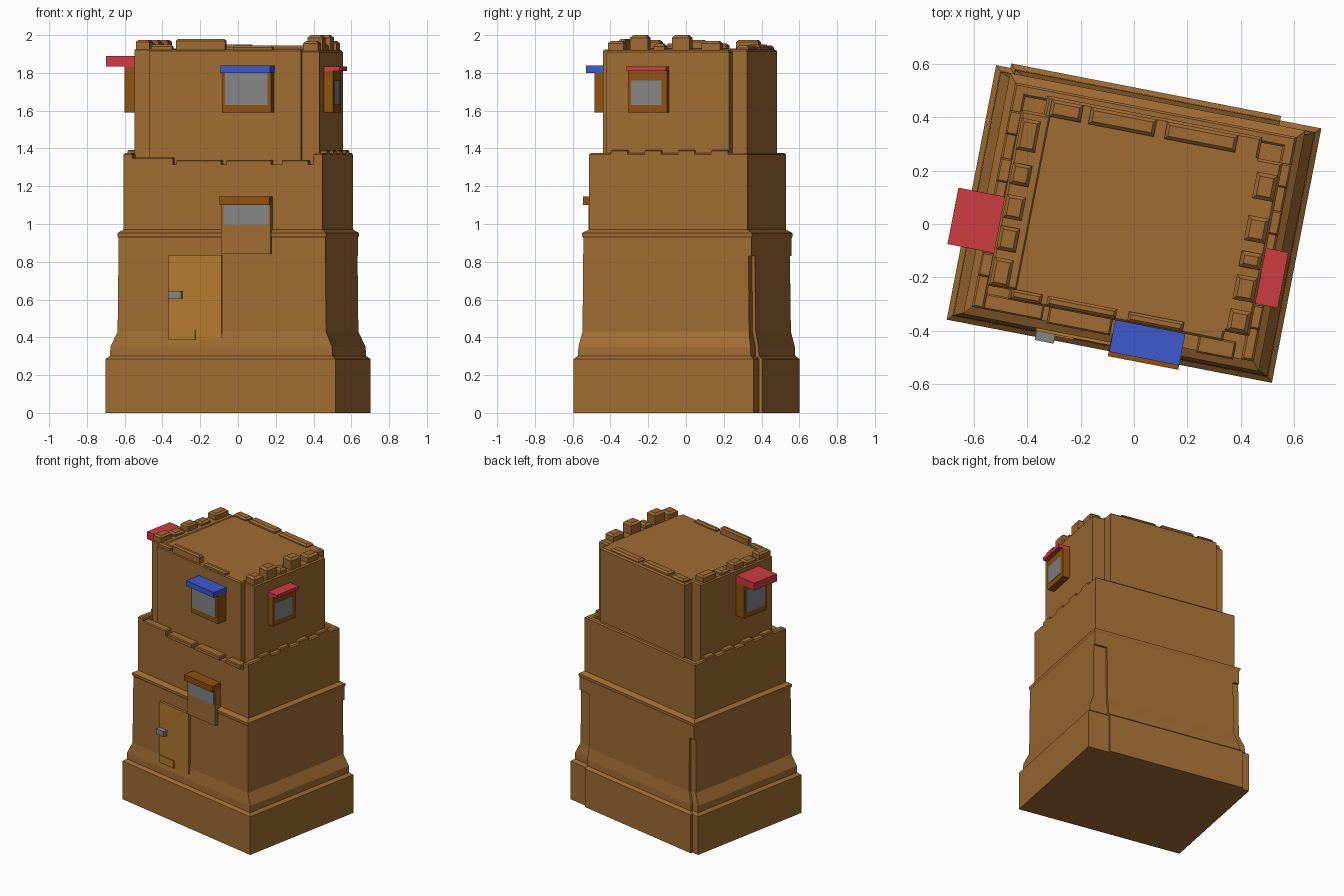
import bpy, bmesh, math

if "Cube" in bpy.data.objects:
    bpy.data.objects.remove(bpy.data.objects["Cube"])

TURN = math.radians(-11)   # the whole tower is turned about z


def material(name, rgb):
    m = bpy.data.materials.new(name)
    m.diffuse_color = [(c / 255) ** 2.2 for c in rgb] + [1]
    m.use_nodes = True
    m.node_tree.nodes["Principled BSDF"].inputs["Base Color"].default_value = m.diffuse_color
    return m


WALL = material("clay", (158, 107, 54))
FRAME = material("dark_wood", (142, 82, 24))
DOOR = material("light_wood", (178, 122, 48))
GREY = material("glass_grey", (132, 132, 132))
BLUE = material("blue_awning", (64, 90, 205))
RED = material("red_awning", (205, 62, 68))


def loft(name, rings, mat=WALL):
    """Rectangular rings (u0, u1, v0, v1, z), bottom to top."""
    bm = bmesh.new()
    loops = [[bm.verts.new(p) for p in
              ((a, c, z), (b, c, z), (b, d, z), (a, d, z))]
             for a, b, c, d, z in rings]
    bm.faces.new(loops[0][::-1])
    bm.faces.new(loops[-1])
    for lo, hi in zip(loops, loops[1:]):
        for i in range(4):
            j = (i + 1) % 4
            bm.faces.new((lo[i], lo[j], hi[j], hi[i]))
    me = bpy.data.meshes.new(name)
    bm.to_mesh(me)
    bm.free()
    ob = bpy.data.objects.new(name, me)
    bpy.context.collection.objects.link(ob)
    ob.rotation_euler.z = TURN
    me.materials.append(mat)
    return ob


def box(name, u, v, z, mat=WALL, chamfer=0):
    a, b, c, d = *u, *v
    k = chamfer
    rings = [(a, b, c, d, z[0])]
    if k:
        rings.append((a, b, c, d, z[1] - k))
    rings.append((a + k, b - k, c + k, d - k, z[1]))
    return loft(name, rings, mat)


# main body: plinth, flared skirt, shaft, string course, second tier
profile = [(.62, .485, 0), (.62, .485, .285), (.60, .466, .302), (.598, .464, .35),
           (.562, .449, .43), (.557, .445, .93)]
loft("tower_body", [(-a, a, -b, b, z) for a, b, z in profile])
loft("string_course", [(-a, a, -b, c, z) for a, b, c, z in
                       ((.557, .445, .461, .83), (.557, .445, .461, .925),
                        (.563, .452, .466, .937), (.563, .452, .466, .952),
                        (.537, .42, .435, .97))])
box("second_tier", (-.537, .537), (-.42, .435), (.96, 1.315))
# raised back panel that leaves notched corners
loft("back_panel", [(-.566 * a / .62, .463, 0, b + .017, z) for a, b, z in profile[:-1]]
     + [(-.51, .463, 0, .461, .84)])

# second tier parapet
for s, side in ((-1, "left"), (1, "right")):
    u = sorted((s * .49, s * .537))
    box(side + "_ledge", u, (-.42, .435), (1.30, 1.375), chamfer=.008)
    for i in range(4):
        v = -.30 + i * .18
        box(side + "_ledge_merlon", u, (v, v + .09), (1.36, 1.392), chamfer=.006)
box("back_ledge", (-.537, .537), (.39, .435), (1.30, 1.375), chamfer=.008)
box("front_left_ledge", (-.50, -.27), (-.42, -.36), (1.30, 1.352), chamfer=.006)
for u in ((-.25, -.01), (.02, .26), (.32, .46)):
    box("front_ledge_merlon", u, (-.427, -.36), (1.312, 1.34), chamfer=.006)

# top room: core with four projecting wall panels
box("roof_core", (-.41, .41), (-.33, .33), (1.3, 1.925))
box("room_front_wall", (-.41, .41), (-.367, -.30), (1.3, 1.925), chamfer=.008)
box("room_back_wall", (-.41, .41), (.30, .41), (1.3, 1.925), chamfer=.01)
box("room_left_wall", (-.495, -.38), (-.33, .34), (1.3, 1.93), chamfer=.01)
box("room_right_wall", (.38, .503), (-.33, .33), (1.3, 1.92), chamfer=.01)

# roof merlons
for v0, v1, z in ((-.325, -.24, 1.97), (-.205, -.11, 2.0), (-.08, -.02, 1.955),
                  (.02, .115, 2.0), (.18, .28, 1.97)):
    box("right_merlon", (.415, .495), (v0, v1), (1.9, z), chamfer=.014)
for v0, v1, z in ((-.325, -.22, 1.975), (-.19, -.10, 1.955), (-.07, .02, 1.975),
                  (.06, .14, 1.955), (.19, .31, 1.975)):
    box("left_merlon", (-.488, -.415), (v0, v1), (1.9, z), chamfer=.012)
for u0, u1, z in ((-.40, -.285, 1.95), (-.265, .0, 1.98), (.045, .255, 1.945)):
    box("front_merlon", (u0, u1), (-.362, -.325), (1.9, z), chamfer=.01)
for u0, u1, z in ((-.39, -.27, 1.945), (-.24, .01, 1.95), (.05, .32, 1.945)):
    box("back_merlon", (u0, u1), (.335, .40), (1.9, z), chamfer=.012)

# front upper window with blue awning
box("front_window_frame", (0, .265), (-.443, -.35), (1.59, 1.80), FRAME)
box("front_window_glass", (.016, .245), (-.446, -.43), (1.63, 1.80), GREY)
box("front_awning", (0, .267), (-.487, -.36), (1.80, 1.84), BLUE)

# side windows with red awnings
box("right_window_frame", (.48, .553), (-.206, .006), (1.59, 1.81), FRAME)
box("right_window_glass", (.54, .556), (-.188, -.024), (1.63, 1.76), GREY)
box("right_awning", (.49, .588), (-.206, .006), (1.81, 1.835), RED)
box("left_window_frame", (-.571, -.48), (-.206, .008), (1.59, 1.835), FRAME)
box("left_window_glass", (-.574, -.56), (-.188, -.012), (1.63, 1.80), GREY)
box("left_awning", (-.671, -.49), (-.207, .008), (1.835, 1.89), RED)

# lower front window bay
box("lower_window_bay", (0, .267), (-.473, -.40), (.84, 1.11))
box("lower_window_glass", (.018, .255), (-.476, -.46), (.995, 1.105), GREY)
box("lower_window_hood", (-.002, .267), (-.504, -.40), (1.10, 1.145), FRAME)

# door and handle
box("door", (-.285, 0), (-.463, -.42), (.385, .835), DOOR)
box("door_step", (-.285, -.14), (-.469, -.44), (.385, .44), DOOR)
box("door_handle", (-.282, -.21), (-.497, -.45), (.605, .645), GREY)
